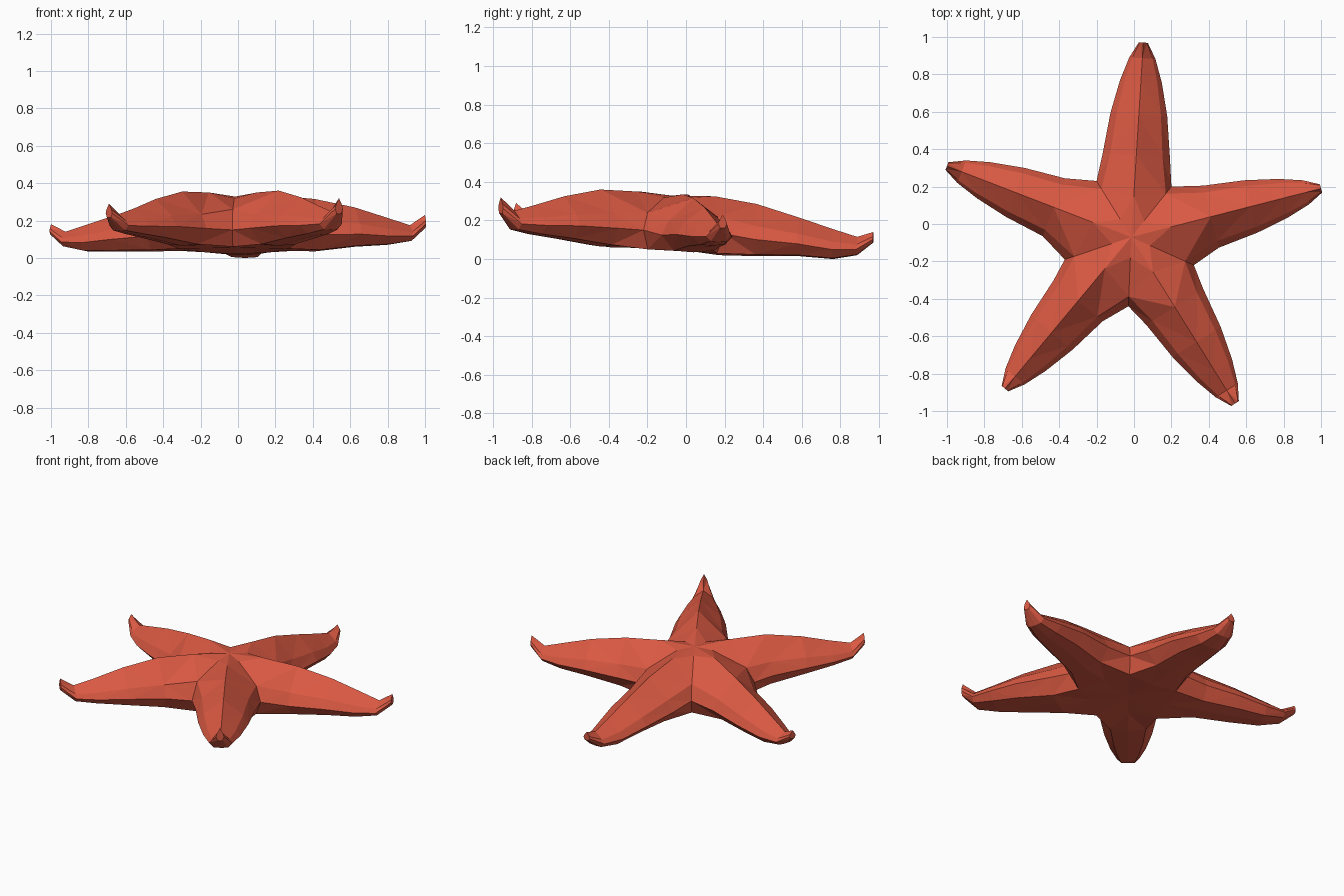
import bpy, bmesh
from mathutils import Vector

if "Cube" in bpy.data.objects:
    bpy.data.objects.remove(bpy.data.objects["Cube"])

CENTRE = Vector((-0.015, -0.07))
T = (0.42, 0.63, 0.80, 0.92, 1.0)            # stations along each arm
HALF = (0.18, 0.152, 0.112, 0.07, 0.024)     # half width at each station

# Arms counter-clockwise: tip xy, width scale, ridge start z, ridge z, underside z
ARMS = [
    ((0.05, 0.97), 1.00, 0.325, (0.285, 0.215, 0.155, 0.115, 0.14), (0.015, 0.015, 0.0, 0.02, 0.085)),
    ((-1.0, 0.31), 0.92, 0.335, (0.29, 0.235, 0.18, 0.14, 0.18), (0.035, 0.035, 0.035, 0.06, 0.125)),
    ((-0.69, -0.88), 0.95, 0.35, (0.355, 0.315, 0.265, 0.235, 0.29), (0.065, 0.10, 0.125, 0.145, 0.215)),
    ((0.54, -0.96), 1.00, 0.35, (0.36, 0.325, 0.28, 0.25, 0.32), (0.065, 0.10, 0.125, 0.15, 0.235)),
    ((1.0, 0.19), 0.95, 0.335, (0.315, 0.27, 0.215, 0.175, 0.23), (0.035, 0.06, 0.07, 0.09, 0.16)),
]
# Notch following each arm: xy, upper z, edge z, lower z
NOTCHES = [
    ((-0.20, 0.23), 0.22, 0.13, 0.03),
    ((-0.37, -0.19), 0.23, 0.14, 0.05),
    ((-0.03, -0.44), 0.26, 0.15, 0.06),
    ((0.32, -0.22), 0.24, 0.15, 0.05),
    ((0.20, 0.20), 0.22, 0.13, 0.03),
]

bm = bmesh.new()


def vert(xy, z):
    return bm.verts.new((xy[0], xy[1], z))


# Shared notch columns between neighbouring arms
columns, inner = [], []
for xy, hi, mid, lo in NOTCHES:
    d = Vector(xy) - CENTRE
    columns.append([vert(CENTRE + d * s, z) for s, z in ((0.86, hi), (1.0, mid), (0.85, lo))])
    inner.append(vert(CENTRE + d.normalized() * 0.11, 0.318))
top = vert(CENTRE, 0.328)
bottom = vert(CENTRE, 0.055)

for i, (tip, scale, z0, ridge, under) in enumerate(ARMS):
    axis = Vector(tip) - CENTRE
    side = Vector((-axis.y, axis.x)).normalized()
    left, right = columns[i], columns[i - 1]
    start = vert(CENTRE + axis.normalized() * 0.22, z0)
    belly = vert(CENTRE + axis.normalized() * 0.24, under[0] + 0.005)

    # Central star and underside fans
    for notch, inn in ((left, inner[i]), (right, inner[i - 1])):
        bm.faces.new((top, start, inn))
        bm.faces.new((start, notch[0], inn))
        bm.faces.new((bottom, belly, notch[2]))

    # Arm: eight-sided rings from the notches to the upturned tip
    ring = [start, *left, belly, *reversed(right)]
    for t, w, hi, lo in zip(T, HALF, ridge, under):
        w *= scale
        h = hi - lo
        section = ((0, 1), (0.78, 0.58), (1, 0.32), (0.62, 0.03),
                   (0, 0), (-0.62, 0.03), (-1, 0.32), (-0.78, 0.58))
        new = [vert(CENTRE + axis * t + side * (w * u), lo + h * v) for u, v in section]
        for k in range(8):
            bm.faces.new((ring[k], ring[(k + 1) % 8], new[(k + 1) % 8], new[k]))
        ring = new
    bm.faces.new(ring)

# Connect the inner star points to the notch tops is already closed by the fans
bmesh.ops.triangulate(bm, faces=[f for f in bm.faces if len(f.verts) == 4])
bmesh.ops.recalc_face_normals(bm, faces=bm.faces)

mesh = bpy.data.meshes.new("starfish")
bm.to_mesh(mesh)
bm.free()
starfish = bpy.data.objects.new("starfish", mesh)
bpy.context.collection.objects.link(starfish)

mat = bpy.data.materials.new("coral_red")
mat.diffuse_color = (0.70, 0.10, 0.055, 1)
mat.use_nodes = True
mat.node_tree.nodes["Principled BSDF"].inputs["Base Color"].default_value = mat.diffuse_color
mesh.materials.append(mat)
